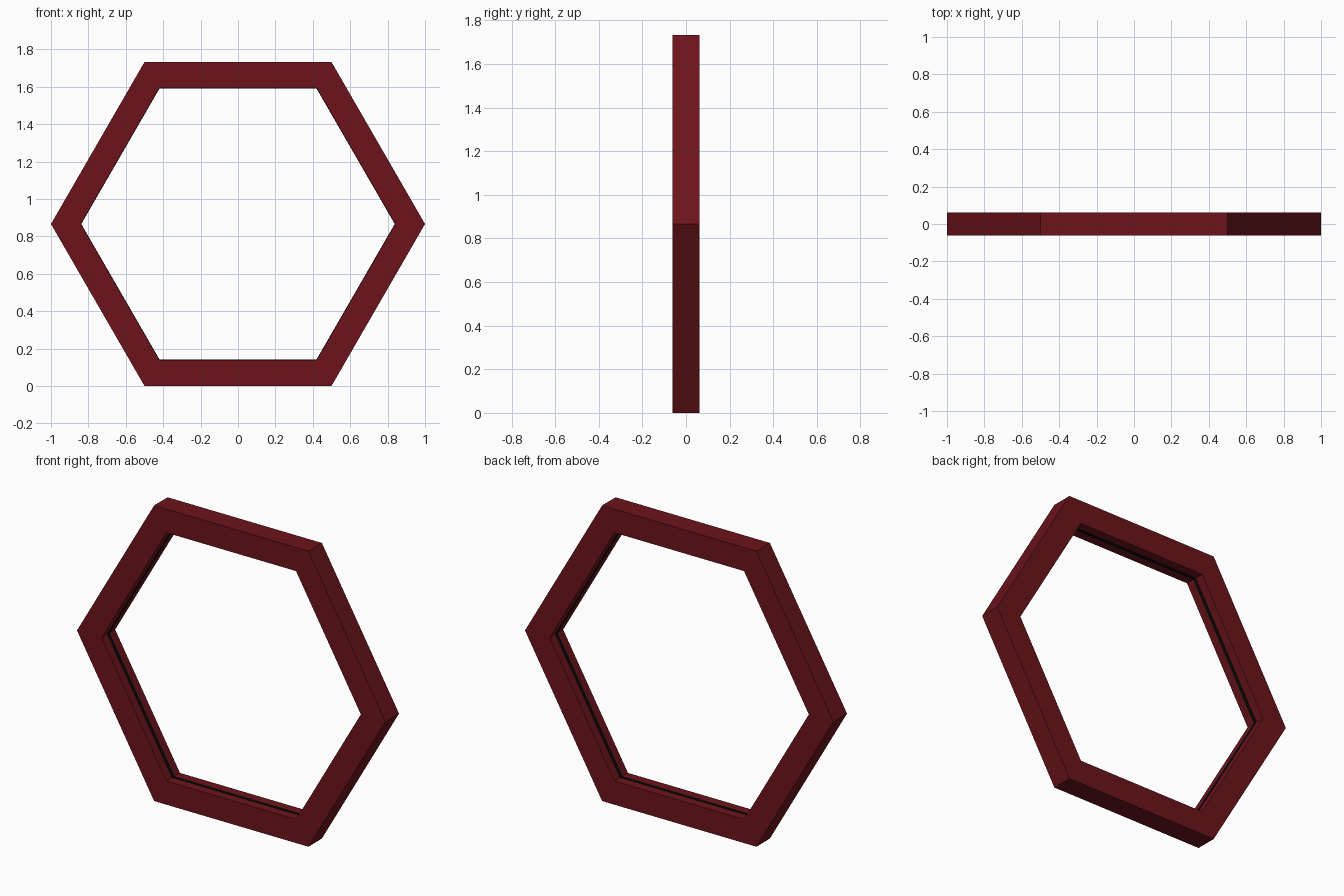
import bpy, bmesh
from math import cos, sin, pi, sqrt

if "Cube" in bpy.data.objects:
    bpy.data.objects.remove(bpy.data.objects["Cube"])

CENTRE_Z = sqrt(3) / 2


def material(name, color):
    m = bpy.data.materials.new(name)
    m.diffuse_color = color
    m.use_nodes = True
    m.node_tree.nodes["Principled BSDF"].inputs["Base Color"].default_value = m.diffuse_color
    return m


def hex_ring(name, r_in, r_out, depth, mat):
    """Six-sided ring in the xz plane, made by sweeping a rectangular section."""
    bm = bmesh.new()
    section = [(r_out, -depth / 2), (r_out, depth / 2), (r_in, depth / 2), (r_in, -depth / 2)]
    loops = []
    for i in range(6):
        a = i * pi / 3
        loops.append([bm.verts.new((r * cos(a), y, CENTRE_Z + r * sin(a))) for r, y in section])
    for i in range(6):
        p, q = loops[i], loops[(i + 1) % 6]
        for j in range(4):
            k = (j + 1) % 4
            bm.faces.new((p[j], p[k], q[k], q[j]))
    bmesh.ops.recalc_face_normals(bm, faces=bm.faces)
    me = bpy.data.meshes.new(name)
    bm.to_mesh(me)
    bm.free()
    ob = bpy.data.objects.new(name, me)
    me.materials.append(mat)
    bpy.context.collection.objects.link(ob)
    return ob


red = material("dark_red", (0.15, 0.007, 0.011, 1))
black = material("black", (0.003, 0.003, 0.003, 1))

# Main hexagonal frame
hex_ring("frame", 0.84, 1.0, 0.125, red)
# Thin black strip running round the middle of the inner face
hex_ring("inner_strip", 0.838, 0.85, 0.02, black)
